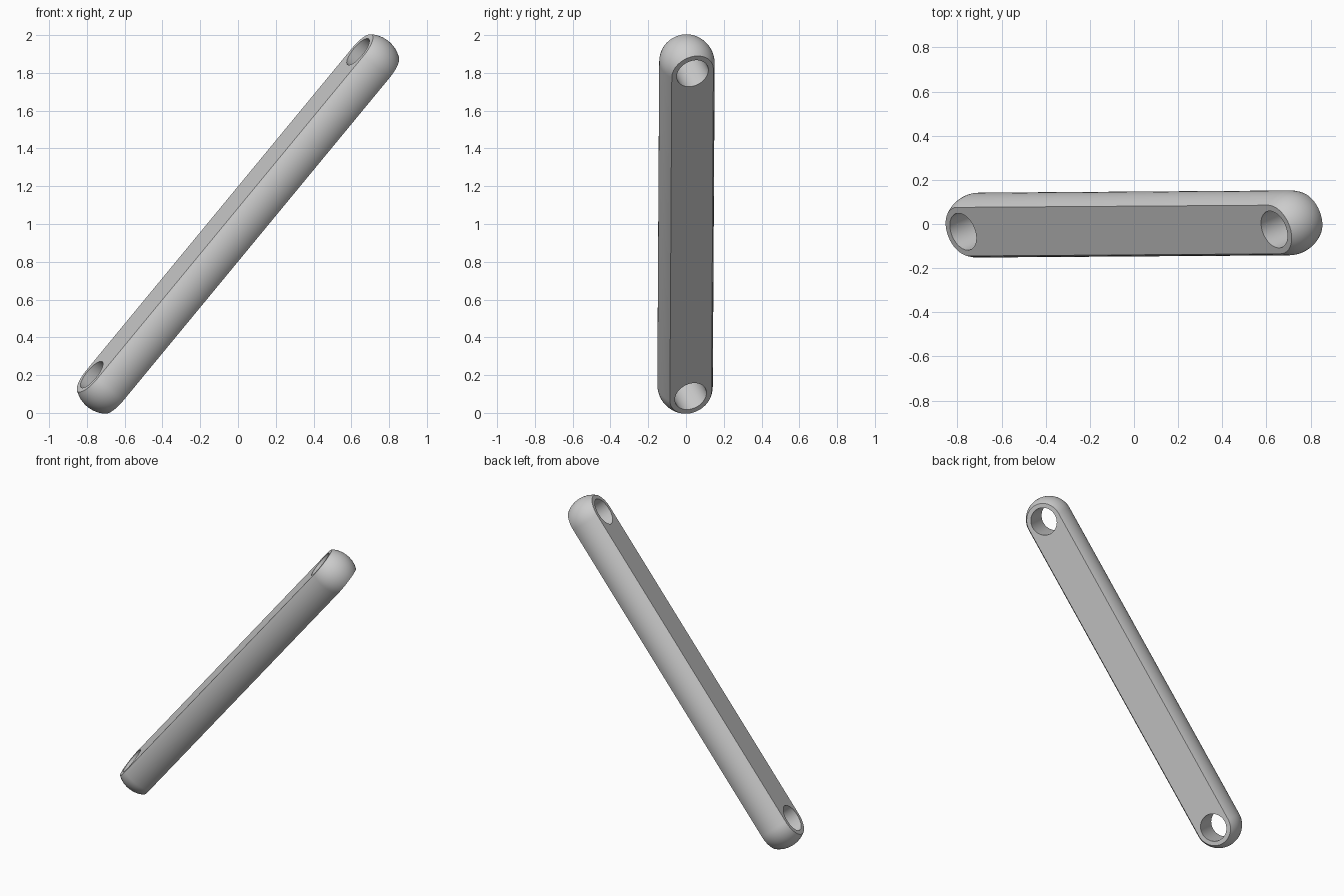
import bpy, bmesh, math
from mathutils import Vector, Matrix

cube = bpy.data.objects.get("Cube")
if cube:
    bpy.data.objects.remove(cube, do_unlink=True)

HALF_SPAN = 1.108    # bar centre to hole centre
END_RADIUS = 0.116   # rounded end on the flat faces
HALF_THICK = 0.095
BULGE = 0.03         # how far the side wall swells outward
HOLE_RADIUS = 0.088
SEGMENTS = 32        # per half circle
WALL_STEPS = 12

grey = bpy.data.materials.new("light_grey")
grey.use_nodes = True
colour = (0.6, 0.6, 0.6, 1)
grey.diffuse_color = colour
grey.node_tree.nodes["Principled BSDF"].inputs["Base Color"].default_value = colour


def stadium(radius):
    """Outline with a half circle around each hole centre."""
    pts = []
    for side in (1, -1):
        for i in range(SEGMENTS + 1):
            a = -math.pi / 2 + math.pi * i / SEGMENTS
            pts.append((side * (HALF_SPAN + radius * math.cos(a)),
                        side * radius * math.sin(a)))
    return pts


def circle(cx, radius):
    count = 2 * SEGMENTS
    return [(cx + radius * math.cos(math.tau * i / count),
             radius * math.sin(math.tau * i / count)) for i in range(count)]


def wall(bm, rings):
    """Smooth wall through stacked (outline, height) rings; returns rim edges."""
    loops = [[bm.verts.new((x, y, z)) for x, y in pts] for pts, z in rings]
    n = len(loops[0])
    for low, high in zip(loops, loops[1:]):
        for i in range(n):
            j = (i + 1) % n
            bm.faces.new((low[i], low[j], high[j], high[i])).smooth = True
    rims = []
    for loop in (loops[0], loops[-1]):
        rims.append([bm.edges.get((loop[i], loop[(i + 1) % n])) for i in range(n)])
    return rims


bm = bmesh.new()

# Swelling outer wall: a shallow circular arc in section
arc_radius = (HALF_THICK ** 2 + BULGE ** 2) / (2 * BULGE)
arc_angle = math.asin(HALF_THICK / arc_radius)
outer = []
for k in range(WALL_STEPS + 1):
    a = arc_angle * (2 * k / WALL_STEPS - 1)
    r = END_RADIUS + BULGE - arc_radius * (1 - math.cos(a))
    outer.append((stadium(r), arc_radius * math.sin(a)))
walls = [wall(bm, outer)]

# Straight hole at each end
for cx in (-HALF_SPAN, HALF_SPAN):
    ring = circle(cx, HOLE_RADIUS)
    walls.append(wall(bm, [(ring, -HALF_THICK), (ring, HALF_THICK)]))

# Flat faces with crisp rims
for level in (0, 1):
    rim = [e for w in walls for e in w[level]]
    for e in rim:
        e.smooth = False
    filled = bmesh.ops.triangle_fill(bm, edges=rim, use_beauty=True)
    for f in filled["geom"]:
        if isinstance(f, bmesh.types.BMFace):
            f.smooth = False
bmesh.ops.recalc_face_normals(bm, faces=bm.faces[:])

# Lean the bar and roll it about its length
along = Vector((0.636, 0.0045, 0.771)).normalized()
roll = math.radians(18.3)
face = Vector((-along.z * math.cos(roll), -math.sin(roll), along.x * math.cos(roll)))
face = (face - along * face.dot(along)).normalized()
across = face.cross(along)
pose = Matrix((along, across, face)).transposed().to_4x4()
bm.transform(Matrix.Translation((0, 0, 1)) @ pose)

mesh = bpy.data.meshes.new("link_bar")
bm.to_mesh(mesh)
bm.free()
mesh.materials.append(grey)
bar = bpy.data.objects.new("link_bar", mesh)
bpy.context.collection.objects.link(bar)
